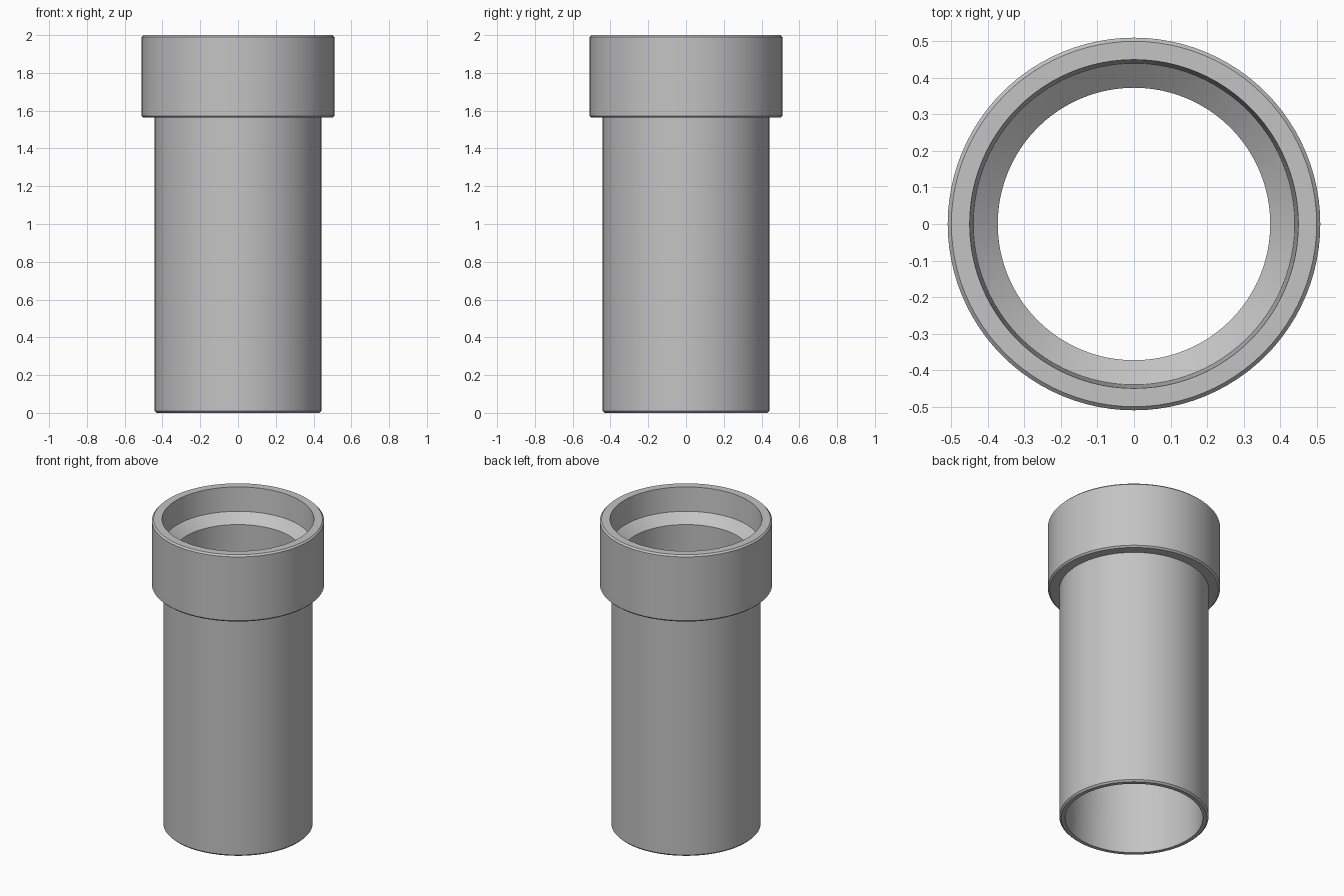
import bpy
import bmesh
import math

cube = bpy.data.objects.get("Cube")
if cube:
    bpy.data.objects.remove(cube, do_unlink=True)

SEGMENTS = 96
BEVEL = 0.01

# Single grey plastic
grey = bpy.data.materials.new("grey_plastic")
grey.use_nodes = True
colour = (0.55, 0.55, 0.55, 1)
grey.diffuse_color = colour
grey.node_tree.nodes["Principled BSDF"].inputs["Base Color"].default_value = colour


def lathe(name, profile):
    """Revolve a closed (radius, height) profile around z."""
    bm = bmesh.new()
    rings = []
    for r, z in profile:
        rings.append([bm.verts.new((r * math.cos(a), r * math.sin(a), z))
                      for a in (math.tau * i / SEGMENTS for i in range(SEGMENTS))])
    for k, ring in enumerate(rings):
        following = rings[(k + 1) % len(rings)]
        for i in range(SEGMENTS):
            j = (i + 1) % SEGMENTS
            bm.faces.new((ring[i], ring[j], following[j], following[i]))
    bmesh.ops.recalc_face_normals(bm, faces=bm.faces)
    mesh = bpy.data.meshes.new(name)
    bm.to_mesh(mesh)
    bm.free()
    mesh.materials.append(grey)
    obj = bpy.data.objects.new(name, mesh)
    bpy.context.collection.objects.link(obj)
    bpy.ops.object.select_all(action='DESELECT')
    obj.select_set(True)
    bpy.context.view_layer.objects.active = obj
    bpy.ops.object.shade_smooth_by_angle(angle=math.radians(25))
    return obj


pipe_r, collar_r, collar_z, top = 0.442, 0.51, 1.563, 2.0

lathe("pipe_with_socket", [
    # outside of the pipe
    (pipe_r - BEVEL, 0), (pipe_r, BEVEL), (pipe_r, collar_z),
    # collar with chamfered rims
    (collar_r - BEVEL, collar_z), (collar_r, collar_z + BEVEL),
    (collar_r, top - BEVEL), (collar_r - BEVEL, top),
    # tapered socket, sloping ledge and slightly flared bore
    (0.45, top), (0.44, 1.845), (0.373, 1.79), (0.408, 0),
])
